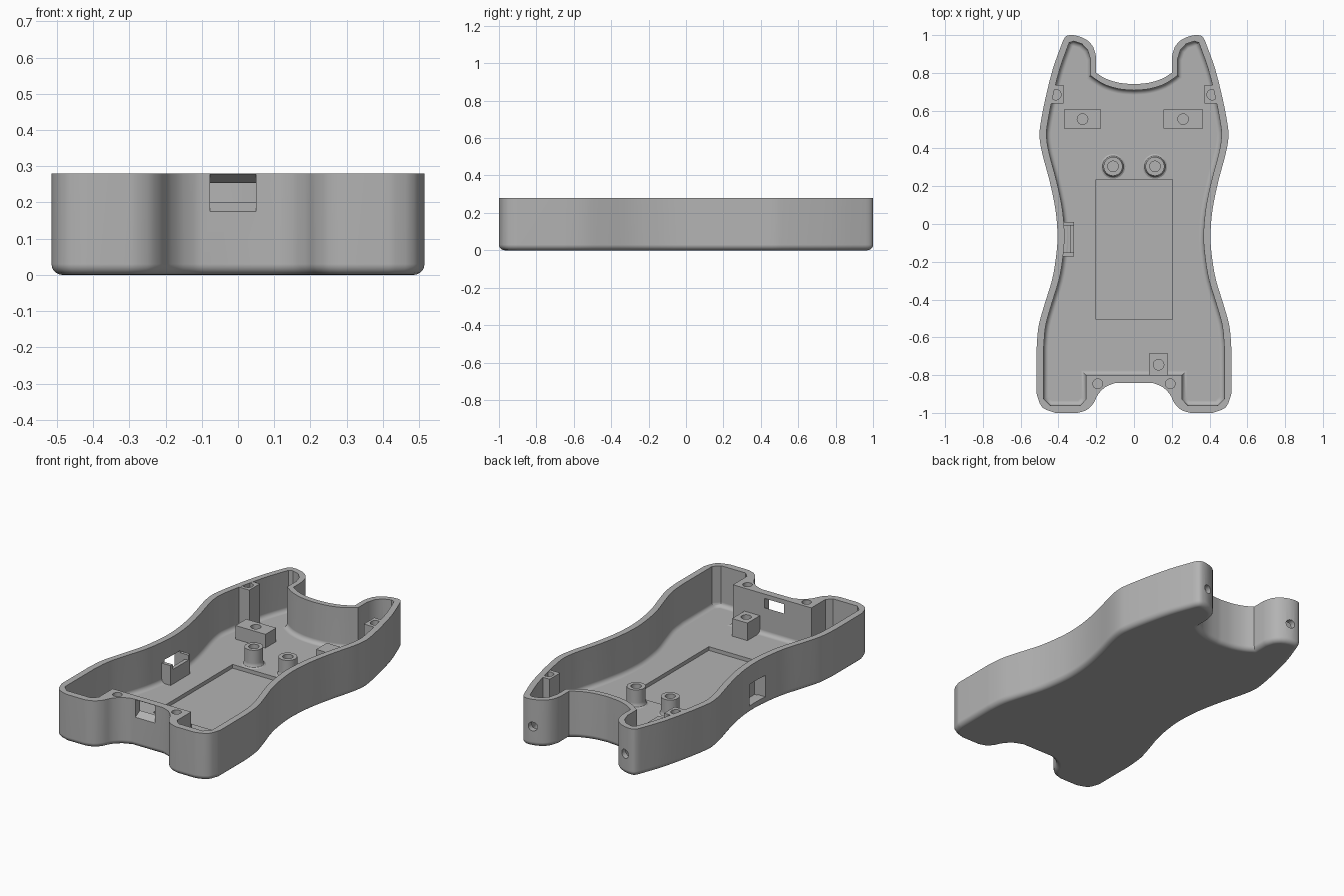
import bpy, bmesh, math
from mathutils import Vector, Matrix

if "Cube" in bpy.data.objects:
    bpy.data.objects.remove(bpy.data.objects["Cube"])

TOP, FLOOR, WALL = 0.28, 0.042, 0.037

grey = bpy.data.materials.new("plain_grey")
grey.use_nodes = True
grey.diffuse_color = (0.45, 0.45, 0.45, 1)
grey.node_tree.nodes["Principled BSDF"].inputs["Base Color"].default_value = (0.45, 0.45, 0.45, 1)


def finish(name, bm):
    bmesh.ops.recalc_face_normals(bm, faces=bm.faces)
    mesh = bpy.data.meshes.new(name)
    bm.to_mesh(mesh)
    bm.free()
    mesh.materials.append(grey)
    obj = bpy.data.objects.new(name, mesh)
    bpy.context.collection.objects.link(obj)
    return obj


def smooth(pts, steps=4):
    """Catmull-Rom curve through the points."""
    p = [Vector(q) for q in pts]
    p = [p[0]] + p + [p[-1]]
    out = []
    for a, b, c, d in zip(p, p[1:], p[2:], p[3:]):
        for i in range(steps):
            t = i / steps
            out.append(0.5 * (2 * b + (c - a) * t + (2 * a - 5 * b + 4 * c - d) * t * t
                              + (3 * b - a - 3 * c + d) * t ** 3))
    return out + [p[-1]]


def mirrored(half):
    """Close a half outline across x = 0, dropping doubled points."""
    pts = half + [Vector((-q.x, q.y)) for q in reversed(half)]
    return [q for i, q in enumerate(pts) if (q - pts[i - 1]).length > 0.002]


def inset(poly, d):
    out = []
    for i, q in enumerate(poly):
        e1 = (q - poly[i - 1]).normalized()
        e2 = (poly[(i + 1) % len(poly)] - q).normalized()
        n1, n2 = Vector((e1.y, -e1.x)), Vector((e2.y, -e2.x))
        out.append(q + (n1 + n2) * (d / (1 + n1.dot(n2))))
    return out


def loft(name, poly, levels):
    """Stack of insets of one outline, capped at both ends."""
    bm = bmesh.new()
    rings = [[bm.verts.new((q.x, q.y, z)) for q in inset(poly, d)] for d, z in levels]
    n = len(poly)
    for r, s in zip(rings, rings[1:]):
        for i in range(n):
            bm.faces.new((r[i], r[(i + 1) % n], s[(i + 1) % n], s[i]))
    bm.faces.new(rings[0])
    bm.faces.new(rings[-1])
    return finish(name, bm)


def rounded_levels(radius, low, high, steps=5):
    arc = [i / steps * math.pi / 2 for i in range(steps + 1)]
    return [(radius * (1 - math.sin(a)), low + radius * (1 - math.cos(a))) for a in arc] + [(0, high)]


def box(name, x, y, z, taper=1):
    bm = bmesh.new()
    bmesh.ops.create_cube(bm, size=1)
    for v in bm.verts:
        if v.co.y > 0:
            v.co.z *= taper
        v.co = [(a + b) / 2 + c * (b - a) for (a, b), c in zip((x, y, z), v.co)]
    return finish(name, bm)


def rod(name, centre, radius, length, along_y=False):
    bm = bmesh.new()
    turn = Matrix.Rotation(math.pi / 2 if along_y else 0, 4, "X")
    bmesh.ops.create_cone(bm, cap_ends=True, segments=24, radius1=radius, radius2=radius,
                          depth=length, matrix=Matrix.Translation(centre) @ turn)
    return finish(name, bm)


def cut(obj, cutter):
    mod = obj.modifiers.new("cut", "BOOLEAN")
    mod.operation, mod.solver, mod.object = "DIFFERENCE", "EXACT", cutter
    with bpy.context.temp_override(object=obj, active_object=obj, selected_objects=[obj]):
        bpy.ops.object.modifier_apply(modifier=mod.name)
    bpy.data.objects.remove(cutter)


def screw_hole(obj, x, y, top, depth, radius=0.028):
    cut(obj, rod("hole_cutter", (x, y, top), radius, 2 * depth))


# Outlines: ears at the back, waist in the middle, two feet at the front
side = [(.38, .96), (.43, .82), (.47, .66), (.495, .53), (.5, .46), (.485, .37), (.445, .22),
        (.415, .07), (.405, -.07), (.415, -.19), (.435, -.3), (.475, -.43), (.505, -.54), (.515, -.65)]
outer = mirrored(
    smooth([(0, .74), (.08, .748), (.15, .77), (.2, .8)])
    + smooth([(.2, .88), (.215, .935), (.25, .975), (.3, .996), (.34, 1), (.365, .99), (.38, .96)], 2)
    + smooth(side)
    + smooth([(.515, -.9), (.486, -.971), (.415, -1)], 3)
    + smooth([(.3, -1), (.25, -.985), (.215, -.95), (.2, -.92), (.185, -.895), (.15, -.862), (.1, -.842)], 2)
    + [Vector((0, -.842))])
inner = mirrored(
    smooth([(0, .708), (.08, .715), (.16, .74), (.23, .785)])
    + [Vector(q) for q in ((.23, .87), (.245, .92), (.275, .953), (.32, .968))]
    + smooth([(x - WALL, y) for x, y in side], 3)
    + [Vector(q) for q in ((.478, -.925), (.443, -.96), (.285, -.96), (.255, -.93), (.255, -.8))])

# Open shell
shell = loft("case_shell", outer, rounded_levels(0.03, 0, TOP))
cut(shell, loft("cavity_cutter", inner, rounded_levels(0.025, FLOOR, TOP + 0.1)))
cut(shell, box("battery_cutter", (-.2, .205), (-.505, .235), (.02, .1)))
cut(shell, box("port_cutter", (-.078, .05), (-.882, -.78), (.152, .302), 0.21))
cut(shell, box("switch_cutter", (-.5, -.34), (-.152, -.008), (FLOOR + 0.004, .172)))
for s in (-1, 1):
    screw_hole(shell, s * .192, -.846, TOP, 0.12, 0.026)
    cut(shell, rod("ear_hole_cutter", (s * .3, .99, .12), 0.026, 0.14, True))

parts = [shell]
for s, label in ((-1, "right"), (1, "left")):
    # Corner screw pillars
    xs = sorted((s * .372, s * .445))
    pillar = box(label + "_screw_pillar", xs, (.637, .735), (.03, TOP - 0.001))
    screw_hole(pillar, s * .414, .685, TOP, 0.12)
    # Low mounting blocks
    xs = (-.37, -.175) if s < 0 else (.155, .365)
    block = box(label + "_mounting_block", xs, (.505, .605), (.03, .122))
    screw_hole(block, sum(xs) / 2, .555, .122, 0.07)
    # Round standoffs with a flared foot
    ring = [Vector((s * .111 + .05 * math.sin(a), .305 + .05 * math.cos(a)))
            for a in (i * math.tau / 32 for i in range(32))]
    post = loft(label + "_standoff", ring,
                [(-.015, .035), (-.015, FLOOR), (-.006, .047), (-.001, .057), (0, .068), (0, .145)])
    screw_hole(post, s * .111, .305, .145, 0.08)
    parts += [pillar, block, post]

# Front mounting block
block = box("front_mounting_block", (.08, .18), (-.802, -.685), (.03, .145))
screw_hole(block, .13, -.745, .145, 0.08)
parts.append(block)

# Switch bracket behind the side window
parts.append(box("switch_bracket_plate", (-.34, -.318), (-.172, .01), (.03, .128)))
for y in ((-.172, -.152), (-.008, .01)):
    parts.append(box("switch_bracket_cheek", (-.385, -.318), y, (.03, .158)))

for obj in parts:
    with bpy.context.temp_override(object=obj, active_object=obj, selected_objects=[obj],
                                   selected_editable_objects=[obj]):
        bpy.ops.object.shade_smooth_by_angle(angle=math.radians(32))
    mod = obj.modifiers.new("even_shading", "WEIGHTED_NORMAL")
    mod.keep_sharp = True
